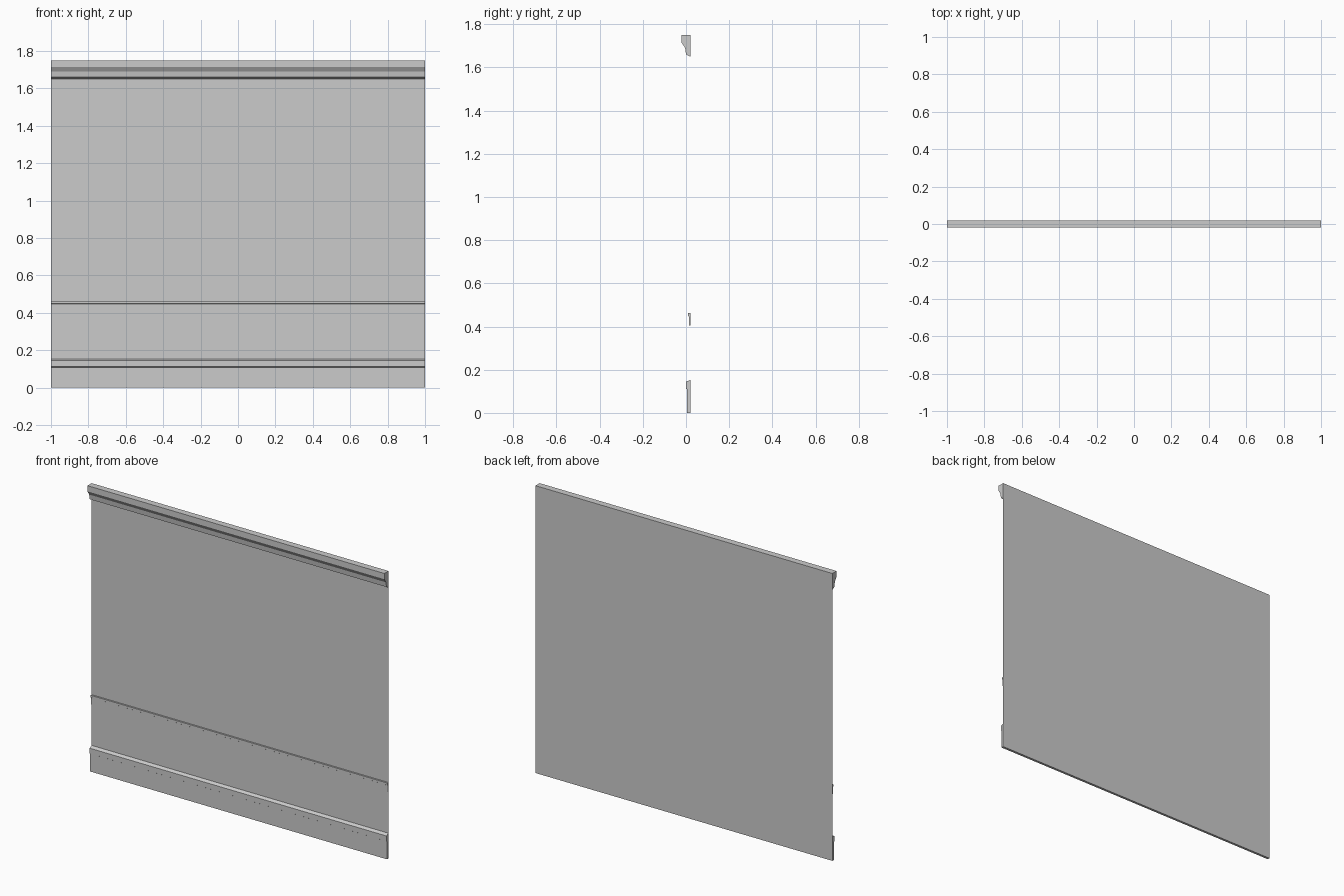
import bpy, bmesh

if "Cube" in bpy.data.objects:
    bpy.data.objects.remove(bpy.data.objects["Cube"])

HALF = 1.0      # half length of the wall section
BACK = 0.02     # y of the wall plane
HEIGHT = 1.75


def finish(name, bm):
    mesh = bpy.data.meshes.new(name)
    bm.to_mesh(mesh)
    bm.free()
    obj = bpy.data.objects.new(name, mesh)
    bpy.context.collection.objects.link(obj)
    return obj


def moulding(name, profile):
    """Extrude a closed (y, z) profile along the whole wall."""
    bm = bmesh.new()
    face = bm.faces.new([bm.verts.new((-HALF, y, z)) for y, z in profile])
    result = bmesh.ops.extrude_face_region(bm, geom=[face], use_keep_orig=True)
    moved = [v for v in result["geom"] if isinstance(v, bmesh.types.BMVert)]
    bmesh.ops.translate(bm, verts=moved, vec=(2 * HALF, 0, 0))
    bmesh.ops.recalc_face_normals(bm, faces=bm.faces)
    return finish(name, bm)


# Flat wall sheet, facing the front
bm = bmesh.new()
corners = [(-HALF, 0), (HALF, 0), (HALF, HEIGHT), (-HALF, HEIGHT)]
bm.faces.new([bm.verts.new((x, BACK, z)) for x, z in corners])
finish("wall_panel", bm)

# Crown moulding at the ceiling
moulding("crown_moulding", [
    (BACK, 1.75), (-0.02, 1.75), (-0.02, 1.715), (-0.004, 1.69),
    (0.0, 1.66), (BACK, 1.65)])

# Slim chair rail with a lip along its top
moulding("chair_rail", [
    (BACK, 0.462), (0.01, 0.462), (0.01, 0.449),
    (0.015, 0.446), (0.015, 0.405), (BACK, 0.405)])

# Baseboard with a bevelled cap
moulding("baseboard", [
    (BACK, 0.153), (0.0, 0.144), (0.0, 0.112),
    (0.005, 0.109), (0.005, 0.0), (BACK, 0.0)])
